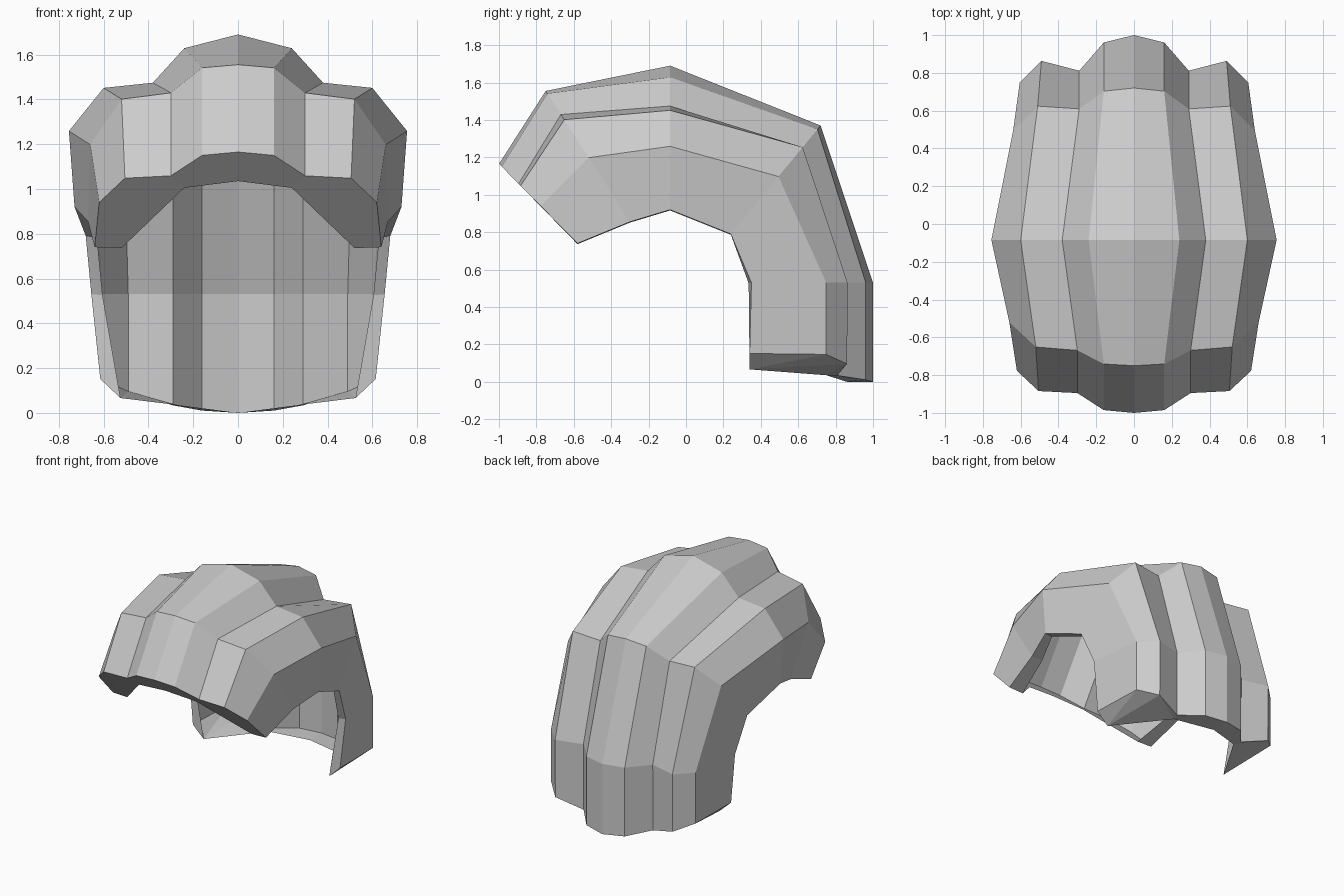
import bpy
import bmesh
import math

if "Cube" in bpy.data.objects:
    bpy.data.objects.remove(bpy.data.objects["Cube"])

# Cross-sections from the front lip over the crown to the back hem:
# crest y, crest z, direction down the side (y, z), half-widths, depths below crest
SECTIONS = [
    (-1.00, 1.165, (0.42, -0.425), (0, .16, .30, .505, .62, .64), (0, .035, .25, .275, .53, 1)),
    (-0.75, 1.555, (0.45, -0.70), (0, .16, .30, .52, .66, .67), (0, .02, .18, .22, .51, 1)),
    (-0.085, 1.69, (0, -0.77), (0, .24, .38, .60, .755, .73), (0, .08, .28, .31, .56, 1)),
    (0.72, 1.37, (-0.48, -0.58), (0, .16, .29, .51, .64, .68), (0, .035, .23, .20, .47, 1)),
    (1.00, 0.53, (-0.65, 0), (0, .16, .29, .49, .605, .655), (0, .06, .29, .21, .385, 1)),
    (1.00, 0.00, (-0.66, 0), (0, .16, .29, .49, .605, .615), (0, .06, .29, .21, .38, 1)),
]
# Width of the turned-in lip along the lower side edge, one per section
LIP = (.12, .09, .06, .05, .05, .09)

bm = bmesh.new()

# Outer ridged surface
rows = []
for i, (y, z, (dy, dz), widths, depths) in enumerate(SECTIONS):
    hem = 0.4 if i == 5 else 0.0          # back hem curves up toward its sides
    rows.append([bm.verts.new((x, y + dy * d, z + dz * d + hem * x * x))
                 for x, d in zip(widths, depths)])
for a, b in zip(rows, rows[1:]):
    for j in range(5):
        bm.faces.new((a[j], a[j + 1], b[j + 1], b[j]))

# Lip along the side edges
lip = []
for i, row in enumerate(rows):
    x, y, z = row[5].co
    lip.append(bm.verts.new((x - LIP[i], y - (.015 if i == 4 else 0),
                             z - (.085 if i == 5 else .004))))
for i in range(5):
    bm.faces.new((rows[i][5], lip[i], lip[i + 1], rows[i + 1][5]))

# Lip across the front opening
f = rows[0]
f0 = bm.verts.new((0, -.87, 1.035))
f1 = bm.verts.new((.24, -.84, 1.005))
for face in ((f[0], f0, f1, f[1]), (f[1], f1, f[2]),
             (f[2], f1, lip[0], f[3]), (f[3], lip[0], f[5], f[4])):
    bm.faces.new(face)

# Lip under the back hem
h = rows[5]
h0 = bm.verts.new((0, .86, 0))
h1 = bm.verts.new((.27, .75, .035))
for face in ((h0, h[0], h[1], h1), (h1, h[1], h[2]), (h1, h[2], h[3]),
             (h1, h[3], lip[5]), (lip[5], h[3], h[4]), (lip[5], h[4], h[5])):
    bm.faces.new(face)

mesh = bpy.data.meshes.new("ridged_shell")
bm.to_mesh(mesh)
bm.free()
shell = bpy.data.objects.new("ridged_shell", mesh)
bpy.context.collection.objects.link(shell)

# Mirror the half across the centre line
mirror = shell.modifiers.new("mirror", 'MIRROR')
mirror.use_clip = True
mirror.merge_threshold = 0.001

mat = bpy.data.materials.new("light_grey")
mat.diffuse_color = (0.6, 0.6, 0.6, 1)
mat.use_nodes = True
mat.node_tree.nodes["Principled BSDF"].inputs["Base Color"].default_value = mat.diffuse_color
mesh.materials.append(mat)
